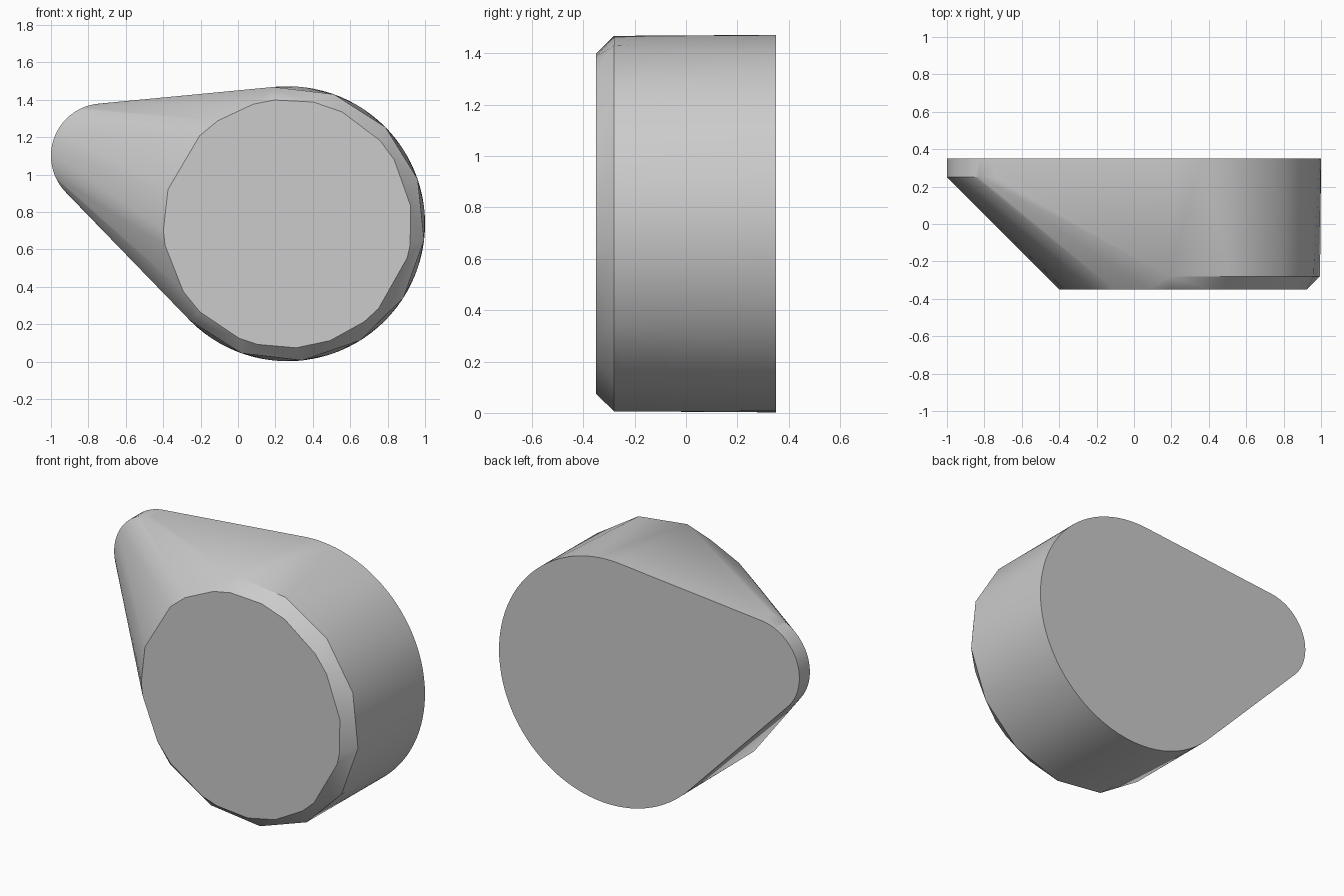
import bpy, bmesh
from math import radians, sin, cos

cube = bpy.data.objects.get("Cube")
if cube:
    bpy.data.objects.remove(cube, do_unlink=True)

BIG = (0.265, 0.737)     # centre of the drum in x, z
TIP = (-0.72, 1.10)      # centre of the small lobe


def ring(bm, centre, radius, y, angles):
    """Add a circle of points in the xz plane."""
    for a in angles:
        t = radians(a)
        bm.verts.new((centre[0] + radius * cos(t), y, centre[1] + radius * sin(t)))


def even(count):
    return [360 * i / count for i in range(count)]


bm = bmesh.new()
# Smooth rear outline: drum and thin lobe
ring(bm, BIG, 0.735, 0.35, even(96))
ring(bm, TIP, 0.28, 0.35, even(64))
ring(bm, TIP, 0.28, 0.25, even(64))
# Coarse chamfer shoulder, open on the side of the lobe
ring(bm, BIG, 0.735, -0.28, [96 - 25.7 * i for i in range(10)])
# Coarse front face
ring(bm, BIG, 0.665, -0.35,
     [183, 164, 135, 124, 106, 96, 78, 64, 42, 31, 8, -10, -16, -43,
      -52, -70, -86, -104, -113, -135, -147, -170])

# Stretch one skin over all the rings
hull = bmesh.ops.convex_hull(bm, input=bm.verts[:])
loose = {g for g in hull["geom_interior"] + hull["geom_unused"]
         if isinstance(g, bmesh.types.BMVert)}
bmesh.ops.delete(bm, geom=list(loose), context="VERTS")
bmesh.ops.dissolve_limit(bm, angle_limit=radians(0.3),
                         verts=bm.verts[:], edges=bm.edges[:])
bmesh.ops.recalc_face_normals(bm, faces=bm.faces[:])

mesh = bpy.data.meshes.new("tapered_drum")
bm.to_mesh(mesh)
bm.free()
body = bpy.data.objects.new("tapered_drum", mesh)
bpy.context.collection.objects.link(body)

# Plain grey
grey = bpy.data.materials.new("plain_grey")
grey.use_nodes = True
grey.diffuse_color = (0.6, 0.6, 0.6, 1)
grey.node_tree.nodes["Principled BSDF"].inputs["Base Color"].default_value = (0.6, 0.6, 0.6, 1)
mesh.materials.append(grey)

# Soft sides, crisp rims
bpy.ops.object.select_all(action="DESELECT")
body.select_set(True)
bpy.context.view_layer.objects.active = body
bpy.ops.object.shade_smooth_by_angle(angle=radians(30))
